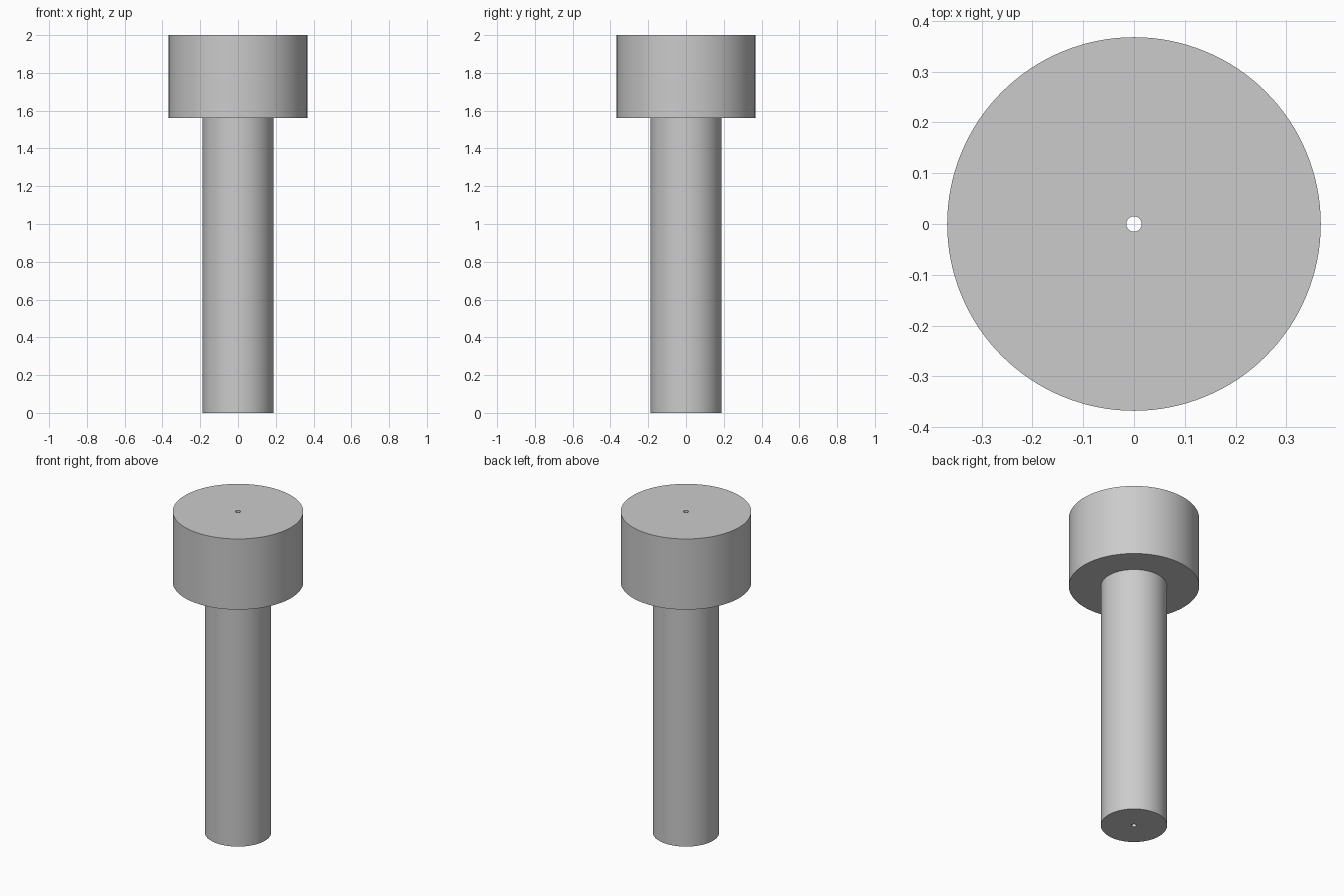
import bpy, bmesh, math
from mathutils import Vector

if "Cube" in bpy.data.objects:
    bpy.data.objects.remove(bpy.data.objects["Cube"])

HEAD_R, SHAFT_R, BORE_R = 0.368, 0.187, 0.015
HEAD_Z, TOP_Z = 1.56, 2.0
SIDES = 128

# Closed half-section of the bolt: bore, foot, shaft, collar, head
profile = [(BORE_R, 0), (SHAFT_R, 0), (SHAFT_R, HEAD_Z),
           (HEAD_R, HEAD_Z), (HEAD_R, TOP_Z), (BORE_R, TOP_Z)]

# Revolve the section around z
bm = bmesh.new()
verts = [bm.verts.new((r, 0, z)) for r, z in profile]
edges = [bm.edges.new((verts[i], verts[(i + 1) % len(verts)])) for i in range(len(verts))]
bmesh.ops.spin(bm, geom=verts + edges, cent=Vector(), axis=(0, 0, 1),
               angle=math.tau, steps=SIDES, use_merge=False)
bmesh.ops.remove_doubles(bm, verts=bm.verts[:], dist=1e-5)
bmesh.ops.recalc_face_normals(bm, faces=bm.faces[:])

mesh = bpy.data.meshes.new("cap_bolt")
bm.to_mesh(mesh)
bm.free()
bolt = bpy.data.objects.new("cap_bolt", mesh)
bpy.context.collection.objects.link(bolt)

# Smooth walls, sharp rims
bpy.context.view_layer.objects.active = bolt
bolt.select_set(True)
bpy.ops.object.shade_smooth_by_angle(angle=math.radians(30))
